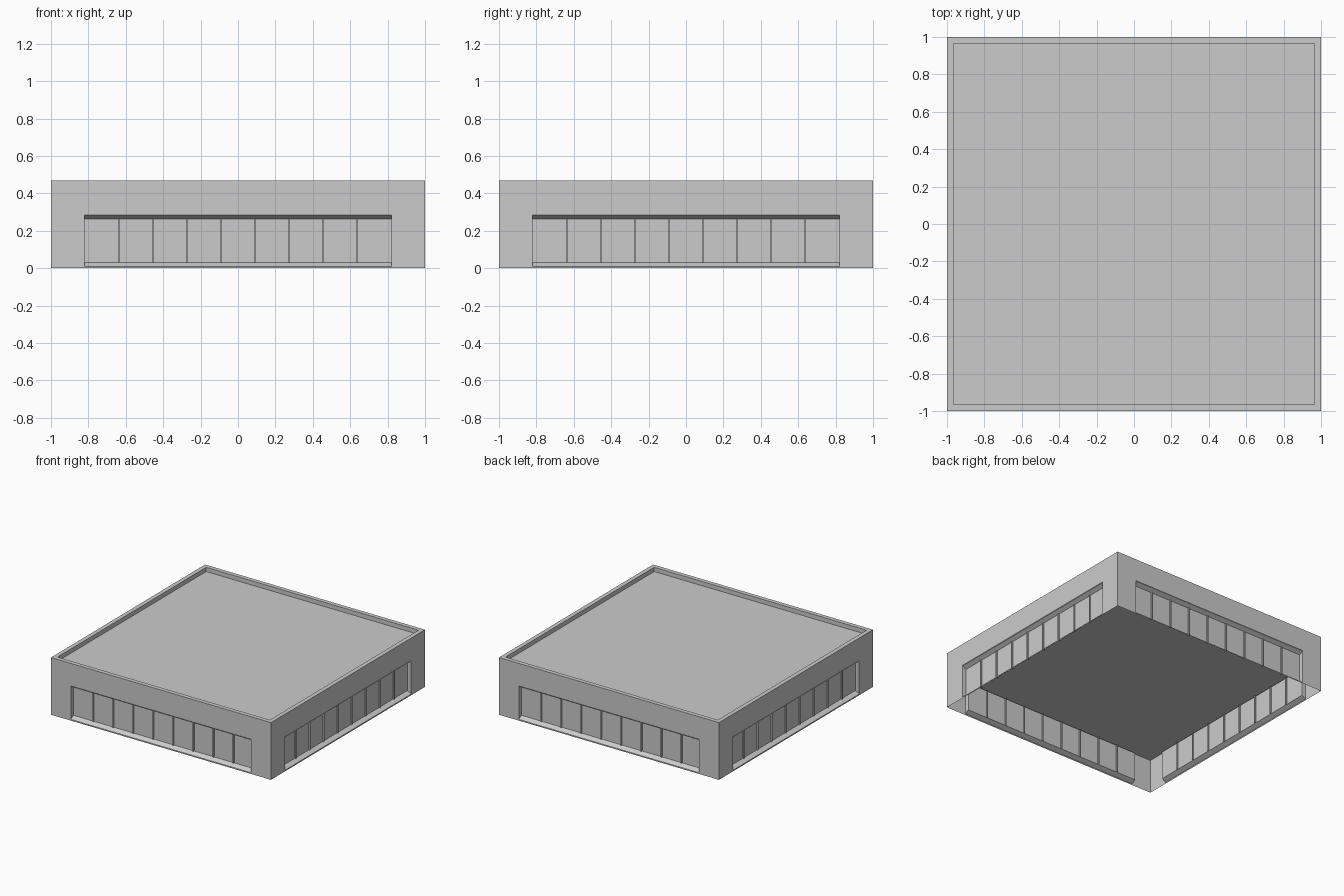
import bpy, bmesh
from math import pi
from mathutils import Matrix

if "Cube" in bpy.data.objects:
    bpy.data.objects.remove(bpy.data.objects["Cube"])

H = 0.47            # building height
W = 0.82            # half width of window opening
D = 0.035           # window recess depth
Z_OUT = (0.01, 0.285)   # opening at the wall face
Z_IN = (0.03, 0.262)    # opening at the glass


def finish(bm, name):
    me = bpy.data.meshes.new(name)
    bm.to_mesh(me)
    bm.free()
    ob = bpy.data.objects.new(name, me)
    bpy.context.collection.objects.link(ob)
    return ob


def rect(bm, w, z0, z1, y):
    return [bm.verts.new(p) for p in ((-w, y, z0), (w, y, z0), (w, y, z1), (-w, y, z1))]


def square(bm, half, z):
    return [bm.verts.new((sx * half, sy * half, z))
            for sx, sy in ((-1, -1), (1, -1), (1, 1), (-1, 1))]


def bridge(bm, a, b):
    for i in range(4):
        j = (i + 1) % 4
        bm.faces.new((a[i], a[j], b[j], b[i]))


# Wall sheet with a recessed opening, sloped at head and sill
bm = bmesh.new()
outer = rect(bm, 1, 0, H, -1)
opening = rect(bm, W, *Z_OUT, -1)
recess = rect(bm, W, *Z_IN, -1 + D)
bridge(bm, outer, opening)
bridge(bm, opening, recess)
wall = finish(bm, "front_wall")

# Window glass
bm = bmesh.new()
bm.faces.new(rect(bm, W, *Z_IN, -1 + D))
glass = finish(bm, "front_glass")

# Mullions dividing the glass into nine panes
bm = bmesh.new()
zc, zh = sum(Z_IN) / 2, Z_IN[1] - Z_IN[0]
for i in range(1, 9):
    x = -W + i * 2 * W / 9
    m = Matrix.Translation((x, -1 + D, zc)) @ Matrix.Diagonal((0.01, 0.02, zh, 1))
    bmesh.ops.create_cube(bm, size=1, matrix=m)
mullions = finish(bm, "front_mullions")

# Repeat the facade on the other three sides
for k, side in enumerate(("right", "back", "left"), 1):
    for ob in (wall, glass, mullions):
        c = ob.copy()
        c.name = ob.name.replace("front", side)
        c.rotation_euler.z = k * pi / 2
        bpy.context.collection.objects.link(c)

# Roof with a parapet rim
bm = bmesh.new()
rim = square(bm, 1, H)
inner = square(bm, 0.965, H)
deck = square(bm, 0.965, H - 0.035)
bridge(bm, rim, inner)
bridge(bm, inner, deck)
bm.faces.new(deck)
finish(bm, "roof")

# Ceiling seen through the open underside
bm = bmesh.new()
bm.faces.new(reversed(square(bm, 1, 0.28)))
finish(bm, "ceiling")
